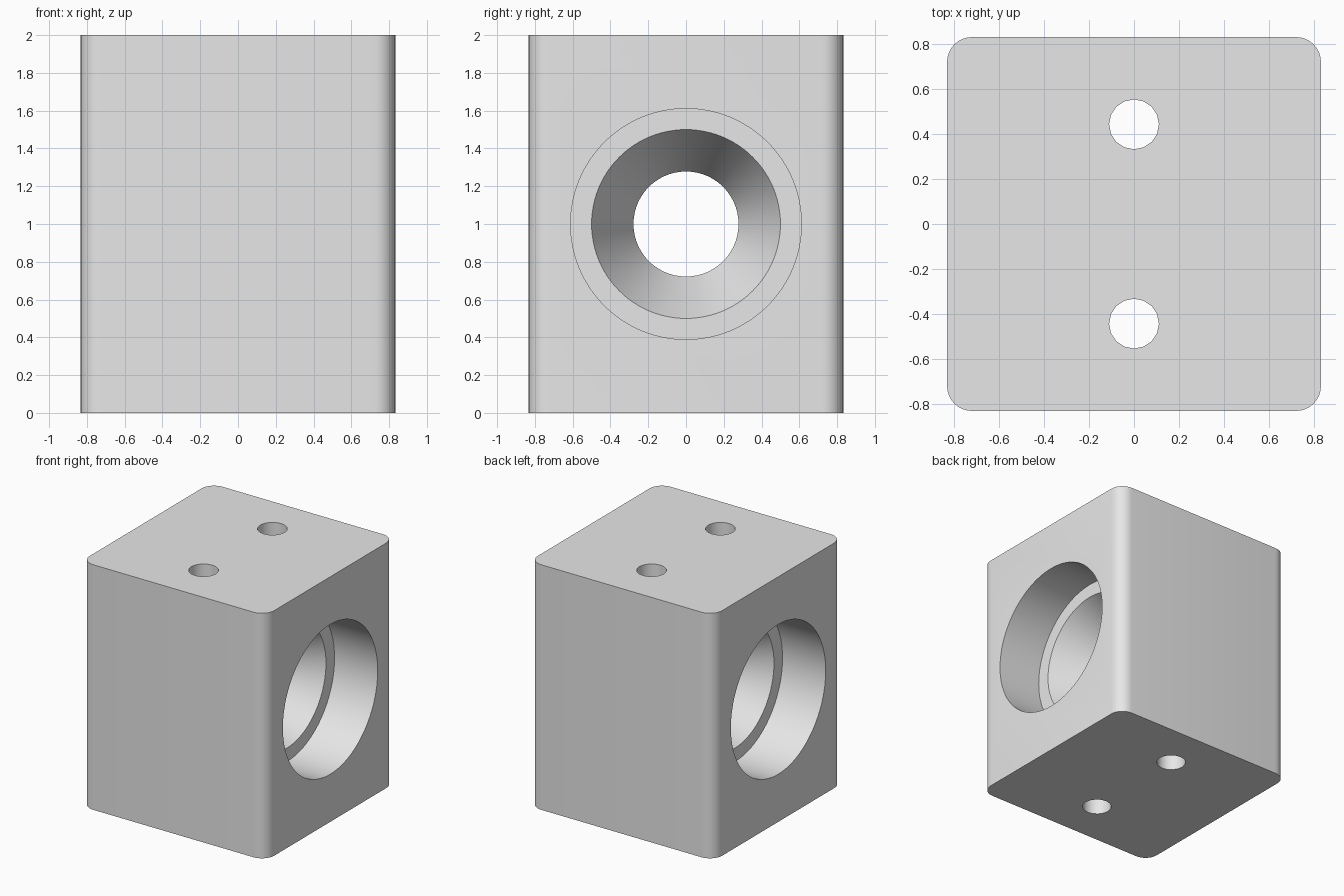
import bpy
import bmesh
import math

cube = bpy.data.objects.get("Cube")
if cube:
    bpy.data.objects.remove(cube, do_unlink=True)

HALF, HEIGHT, CORNER = 0.833, 2.0, 0.111

grey = bpy.data.materials.new("light_grey")
grey.use_nodes = True
grey.diffuse_color = (0.8, 0.8, 0.8, 1)
grey.node_tree.nodes["Principled BSDF"].inputs["Base Color"].default_value = (0.8, 0.8, 0.8, 1)


def loft(name, rings):
    """Join closed rings of points into a capped solid."""
    bm = bmesh.new()
    loops = [[bm.verts.new(p) for p in ring] for ring in rings]
    n = len(loops[0])
    for a, b in zip(loops, loops[1:]):
        for i in range(n):
            j = (i + 1) % n
            bm.faces.new((a[i], a[j], b[j], b[i]))
    bm.faces.new(loops[0][::-1])
    bm.faces.new(loops[-1])
    bmesh.ops.recalc_face_normals(bm, faces=bm.faces)
    mesh = bpy.data.meshes.new(name)
    bm.to_mesh(mesh)
    bm.free()
    mesh.materials.append(grey)
    obj = bpy.data.objects.new(name, mesh)
    bpy.context.collection.objects.link(obj)
    return obj


def circle(r, sides):
    return [(r * math.cos(2 * math.pi * i / sides), r * math.sin(2 * math.pi * i / sides))
            for i in range(sides)]


# Block with rounded upright edges
outline = []
inner = HALF - CORNER
for k, (sx, sy) in enumerate([(1, 1), (-1, 1), (-1, -1), (1, -1)]):
    for i in range(9):
        a = math.pi / 2 * (k + i / 8)
        outline.append((sx * inner + CORNER * math.cos(a), sy * inner + CORNER * math.sin(a)))
block = loft("block", [[(x, y, z) for x, y in outline] for z in (0, HEIGHT)])

# Sideways bore: counterbore, step, then a funnel to a narrow waist
half_profile = [(1.0, 0.611), (0.444, 0.611), (0.444, 0.5)]
profile = [(-x, r) for x, r in half_profile] + [(0, 0.278)] + half_profile[::-1]
cutters = [loft("bore_cutter", [[(x, u, 1 + v) for u, v in circle(r, 96)] for x, r in profile])]

# Two upright through holes
for side, y0 in (("front", -0.444), ("back", 0.444)):
    cutters.append(loft(side + "_hole_cutter",
                        [[(u, y0 + v, z) for u, v in circle(0.111, 16)] for z in (-0.2, HEIGHT + 0.2)]))

# Cut the holes, then drop the cutters
bpy.ops.object.select_all(action='DESELECT')
bpy.context.view_layer.objects.active = block
block.select_set(True)
for cutter in cutters:
    cutter.hide_render = True
    mod = block.modifiers.new(cutter.name, 'BOOLEAN')
    mod.operation = 'DIFFERENCE'
    mod.solver = 'EXACT'
    mod.object = cutter
    bpy.ops.object.modifier_apply(modifier=mod.name)
    bpy.data.objects.remove(cutter, do_unlink=True)

bpy.ops.object.shade_smooth_by_angle(angle=math.radians(30))
